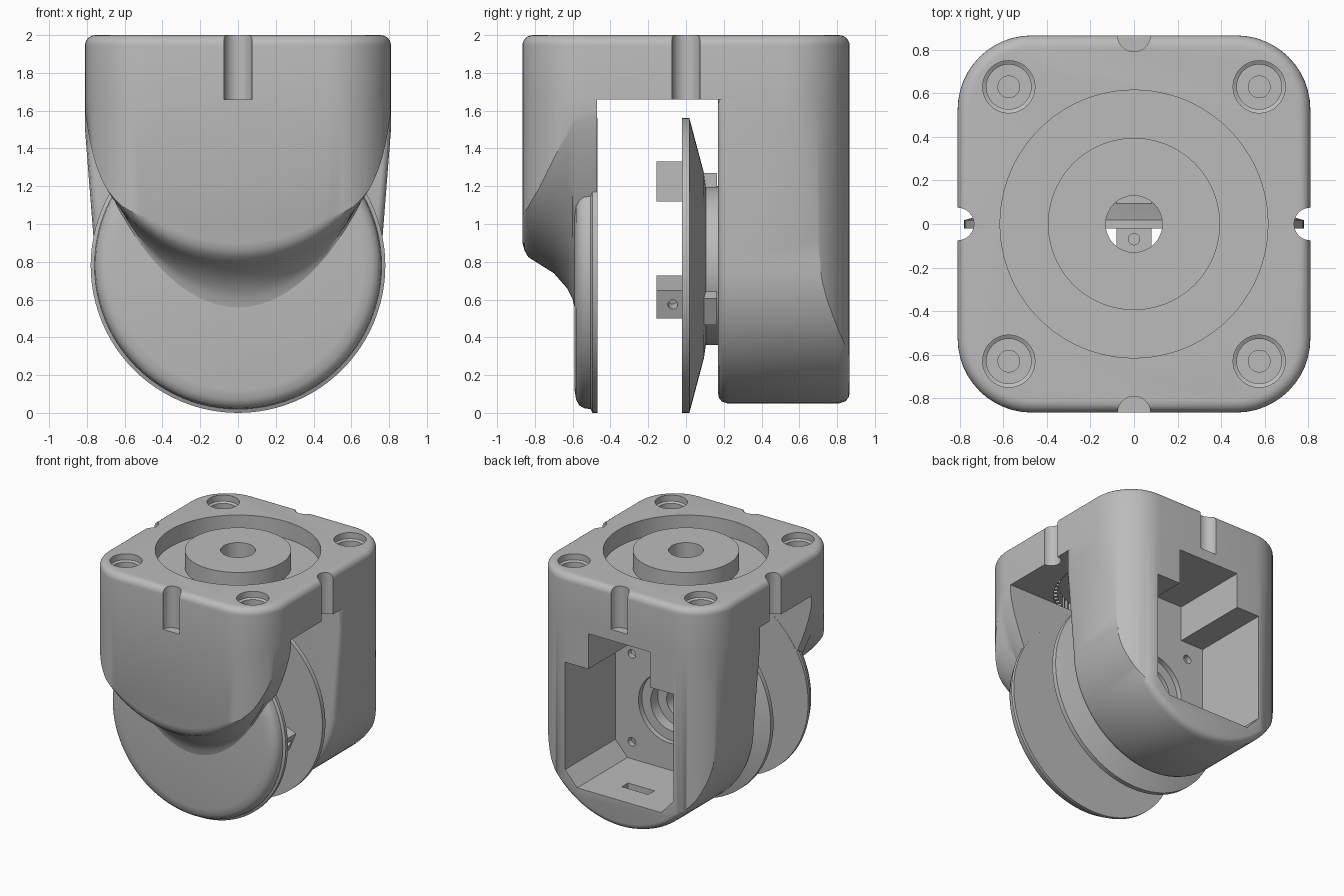
import bpy, bmesh, math
from math import sin, cos, pi, radians
from mathutils import Matrix, Vector

old = bpy.data.objects.get("Cube")
if old:
    bpy.data.objects.remove(old, do_unlink=True)

grey = bpy.data.materials.new("plain_grey")
grey.use_nodes = True
grey.diffuse_color = (0.5, 0.5, 0.5, 1)
grey.node_tree.nodes["Principled BSDF"].inputs["Base Color"].default_value = (0.5, 0.5, 0.5, 1)

HX, HY, CORNER = 0.81, 0.866, 0.34   # half sizes and corner radius of the housing
SLAB = 1.66                          # underside of the top slab
AXLE = 0.78                          # axle height


def finish(name, bm):
    bmesh.ops.recalc_face_normals(bm, faces=bm.faces)
    mesh = bpy.data.meshes.new(name)
    bm.to_mesh(mesh)
    bm.free()
    mesh.materials.append(grey)
    ob = bpy.data.objects.new(name, mesh)
    bpy.context.collection.objects.link(ob)
    return ob


def loft(name, rings, closed=False):
    """Skin a stack of equal rings, capped at the ends or joined in a loop."""
    bm = bmesh.new()
    rows = [[bm.verts.new(p) for p in ring] for ring in rings]
    n = len(rows[0])
    pairs = list(zip(rows, rows[1:])) + ([(rows[-1], rows[0])] if closed else [])
    for a, b in pairs:
        for i in range(n):
            j = (i + 1) % n
            bm.faces.new((a[i], a[j], b[j], b[i]))
    if not closed:
        bm.faces.new(rows[0])
        bm.faces.new(rows[-1])
    return finish(name, bm)


def lathe(name, profile, axis="Z", centre=(0, 0, 0), closed=False, n=64):
    """Revolve (radius, height) pairs about an axis through centre."""
    rings = []
    for r, h in profile:
        ring = []
        for i in range(n):
            u, v = r * cos(2 * pi * i / n), r * sin(2 * pi * i / n)
            p = (u, v, h) if axis == "Z" else (u, h, v)
            ring.append(Vector(p) + Vector(centre))
        rings.append(ring)
    return loft(name, rings, closed)


def boxes(name, size, transforms):
    bm = bmesh.new()
    for t in transforms:
        bmesh.ops.create_cube(bm, size=1, matrix=t @ Matrix.Diagonal((*size, 1)))
    return finish(name, bm)


def combine(ob, tool, operation="DIFFERENCE"):
    mod = ob.modifiers.new("bool", "BOOLEAN")
    mod.operation, mod.object, mod.solver = operation, tool, "EXACT"
    bpy.context.view_layer.objects.active = ob
    bpy.ops.object.modifier_apply(modifier=mod.name)
    bpy.data.objects.remove(tool, do_unlink=True)


def rounded_rect(z, inset=0):
    pts = []
    for q, (sx, sy) in enumerate([(1, 1), (-1, 1), (-1, -1), (1, -1)]):
        for k in range(13):
            a = (q + k / 12) * pi / 2
            r = CORNER - inset
            pts.append((sx * (HX - CORNER) + r * cos(a), sy * (HY - CORNER) + r * sin(a), z))
    return pts


def u_shape(y, width, top_width, centre, shoulder, drop, power=1):
    """U outline in the xz plane, hanging from the slab."""
    pts = [(-top_width, y, SLAB), (top_width, y, SLAB), (top_width, y, shoulder)]
    for k in range(41):
        a = pi * k / 40
        pts.append((width * cos(a), y, centre - drop * max(sin(a), 0) ** power))
    return pts + [(-top_width, y, shoulder)]


def envelope():
    return loft("envelope", [rounded_rect(-0.2), rounded_rect(2.2)])


# Top slab with a rounded upper edge
B = 0.055
slab = loft("top_slab", [rounded_rect(SLAB)] + [
    rounded_rect(2 - B + B * sin(k * pi / 12), B * (1 - cos(k * pi / 12))) for k in range(7)])
# Bearing groove, centre bore and underside recess
combine(slab, lathe("groove", [(0.395, 1.86), (0.615, 1.86), (0.615, 2.1), (0.395, 2.1)], closed=True, n=96))
combine(slab, lathe("recess", [(0.6, 1.6), (0.6, 1.78)], n=96))
combine(slab, lathe("bore", [(0.13, 1.5), (0.13, 2.1)]))
# Screw holes in the corners
for x in (-0.575, 0.575):
    for y in (-0.63, 0.63):
        combine(slab, lathe("screw_hole", [(0.12, 2.1), (0.12, 1.95), (0.103, 1.94), (0.103, 1.88),
                                           (0.05, 1.88), (0.05, 1.8)], centre=(x, y, 0), n=40))
# Locating notches in the middle of each side
for x, y in ((HX, 0), (-HX, 0), (0, HY), (0, -HY)):
    combine(slab, lathe("notch", [(0.075, 1.5), (0.075, 2.1)], centre=(x, y, 0), n=32))

# Ring of inner teeth under the slab
boxes("inner_teeth", (0.03, 0.025, 0.1), [
    Matrix.Rotation(2 * pi * i / 72, 4, "Z") @ Matrix.Translation((0.588, 0, 1.73)) for i in range(72)])

# Front arm: blunt U that sweeps down into the cover disc
front_steps = [(-0.9, 0.69), (-0.866, 0.70), (-0.855, 0.74), (-0.835, 0.775), (-0.78, 0.81),
               (-0.70, 0.86), (-0.63, 0.94), (-0.6, 1.0), (-0.588, 1.05), (-0.47, 1.05)]
front = loft("front_arm", [
    u_shape(y, HX, HX + 0.001, 1.6, 1.63, drop, 1 + 0.5 * min(1, max(0, (drop - 0.81) / 0.2)))
    for y, drop in front_steps])
combine(front, envelope(), "INTERSECT")

# Front cover disc with a thin rim
lathe("front_disc", [(0.78, -0.468), (0.78, -0.495), (0.76, -0.505), (0.755, -0.54), (0.74, -0.565),
                     (0.71, -0.582), (0.66, -0.59)], "Y", (0, 0, AXLE), n=96)

# Rear arm: deep U with rounded edges
rear = loft("rear_arm", [
    u_shape(y, 0.755 - i, HX - i * 0.6, 0.8, 1.5, 0.75 - i)
    for y, i in ((0.17, 0.05), (0.175, 0.028), (0.19, 0.01), (0.22, 0), (0.81, 0),
                 (0.845, 0.012), (0.86, 0.03), (0.866, 0.05), (0.88, 0.06))])
combine(rear, envelope(), "INTERSECT")

# Motor pocket opening to the back, with a narrower neck above
half = [(0.38, 0.28), (0.49, 0.4), (0.49, 1.28), (0.28, 1.28), (0.28, 1.57)]
outline = half + [(-x, z) for x, z in reversed(half)]
combine(rear, loft("pocket", [[(x, y, z) for x, z in outline] for y in (0.215, 1.0)]))
combine(rear, lathe("shaft_hole", [(0.28, 0.1), (0.28, 0.3)], "Y", (0, 0, AXLE)))
for x in (-0.34, 0.34):
    for z in (-0.36, 0.36):
        combine(rear, lathe("motor_screw_hole", [(0.035, 0.1), (0.035, 0.3)], "Y", (x, 0, AXLE + z), n=20))
combine(rear, boxes("cable_slot", (0.24, 0.08, 0.1), [Matrix.Translation((0, 0.62, 0.28))]))

# Wheel hub disc on the rear arm
lathe("hub_disc", [(0.12, -0.02), (0.78, -0.02), (0.78, 0.018), (0.49, 0.095), (0.42, 0.105), (0.42, 0.172),
                   (0.2, 0.172), (0.2, 0.08), (0.12, 0.08)], "Y", (0, 0, AXLE), closed=True, n=96)
boxes("hub_clips", (0.16, 0.07, 0.08), [
    Matrix.Translation((0, 0.13, AXLE)) @ Matrix.Rotation(radians(a), 4, "Y")
    @ Matrix.Translation((0, 0, 0.45)) for a in (0, 120, 240)])

# Drive studs with radial screw holes
for a in (0, 112, -112):
    turn = Matrix.Translation((0, 0, AXLE)) @ Matrix.Rotation(radians(a), 4, "Y")
    stud = boxes("drive_stud", (0.16, 0.14, 0.21), [Matrix.Translation((0, -0.085, 0.445))])
    combine(stud, lathe("stud_hole", [(0.026, 0.48), (0.026, 0.6)], centre=(0, -0.07, 0), n=20))
    stud.data.transform(turn)

# Smooth the curved surfaces and keep the edges sharp
bpy.ops.object.select_all(action="DESELECT")
for ob in bpy.context.collection.objects:
    if ob.type == "MESH" and ob.data.materials and ob.data.materials[0] == grey:
        ob.select_set(True)
        bpy.context.view_layer.objects.active = ob
bpy.ops.object.shade_smooth_by_angle(angle=radians(32))
